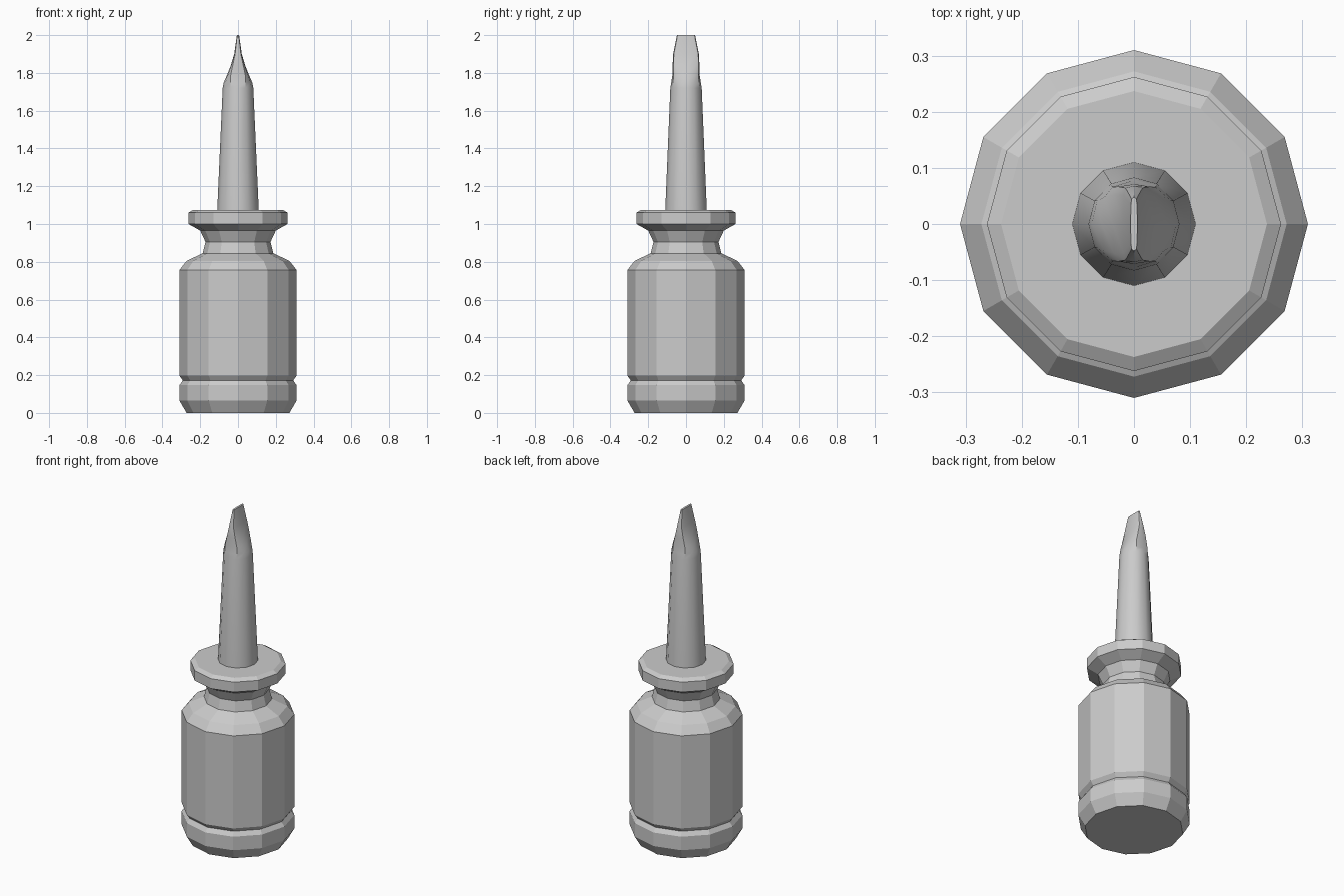
import bpy, bmesh, math

if "Cube" in bpy.data.objects:
    bpy.data.objects.remove(bpy.data.objects["Cube"])

SIDES = 12


def loft(name, rings, smooth=False):
    """Skin a stack of 12-sided rings: (z, half_x, half_y, squareness exponent)."""
    bm = bmesh.new()
    loops = []
    for z, hx, hy, p in rings:
        loop = []
        for i in range(SIDES):
            a = 2 * math.pi * i / SIDES
            c, s = round(math.cos(a), 6), round(math.sin(a), 6)
            x = math.copysign(abs(c) ** p, c) * hx
            y = math.copysign(abs(s) ** p, s) * hy
            loop.append(bm.verts.new((x, y, z)))
        loops.append(loop)
    for low, high in zip(loops, loops[1:]):
        for i in range(SIDES):
            j = (i + 1) % SIDES
            bm.faces.new((low[i], low[j], high[j], high[i]))
    bm.faces.new(loops[0][::-1])
    bm.faces.new(loops[-1])
    bmesh.ops.recalc_face_normals(bm, faces=bm.faces)
    mesh = bpy.data.meshes.new(name)
    bm.to_mesh(mesh)
    bm.free()
    obj = bpy.data.objects.new(name, mesh)
    bpy.context.collection.objects.link(obj)
    if smooth:
        bpy.ops.object.select_all(action='DESELECT')
        obj.select_set(True)
        bpy.context.view_layer.objects.active = obj
        bpy.ops.object.shade_smooth_by_angle(angle=math.radians(31))
    return obj


def turned(profile):
    return [(z, r, r, 1) for r, z in profile]


# Grip with bevelled foot, groove, shoulder, neck and finger flange
loft("handle", turned([
    (0.272, 0), (0.31, 0.065), (0.31, 0.147), (0.292, 0.172), (0.31, 0.197),
    (0.31, 0.757), (0.272, 0.805), (0.187, 0.845), (0.172, 0.905),
    (0.20, 0.965), (0.262, 1.0), (0.262, 1.06), (0.237, 1.075),
]))

# Tapered shaft ending in a flat ground blade
loft("shaft_and_blade", [
    (1.07, 0.11, 0.11, 1),
    (1.72, 0.081, 0.083, 1),
    (1.75, 0.075, 0.078, 0.9),
    (1.79, 0.058, 0.072, 0.6),
    (1.84, 0.038, 0.071, 0.45),
    (1.90, 0.020, 0.068, 0.4),
    (2.00, 0.006, 0.048, 0.5),
], smooth=True)
